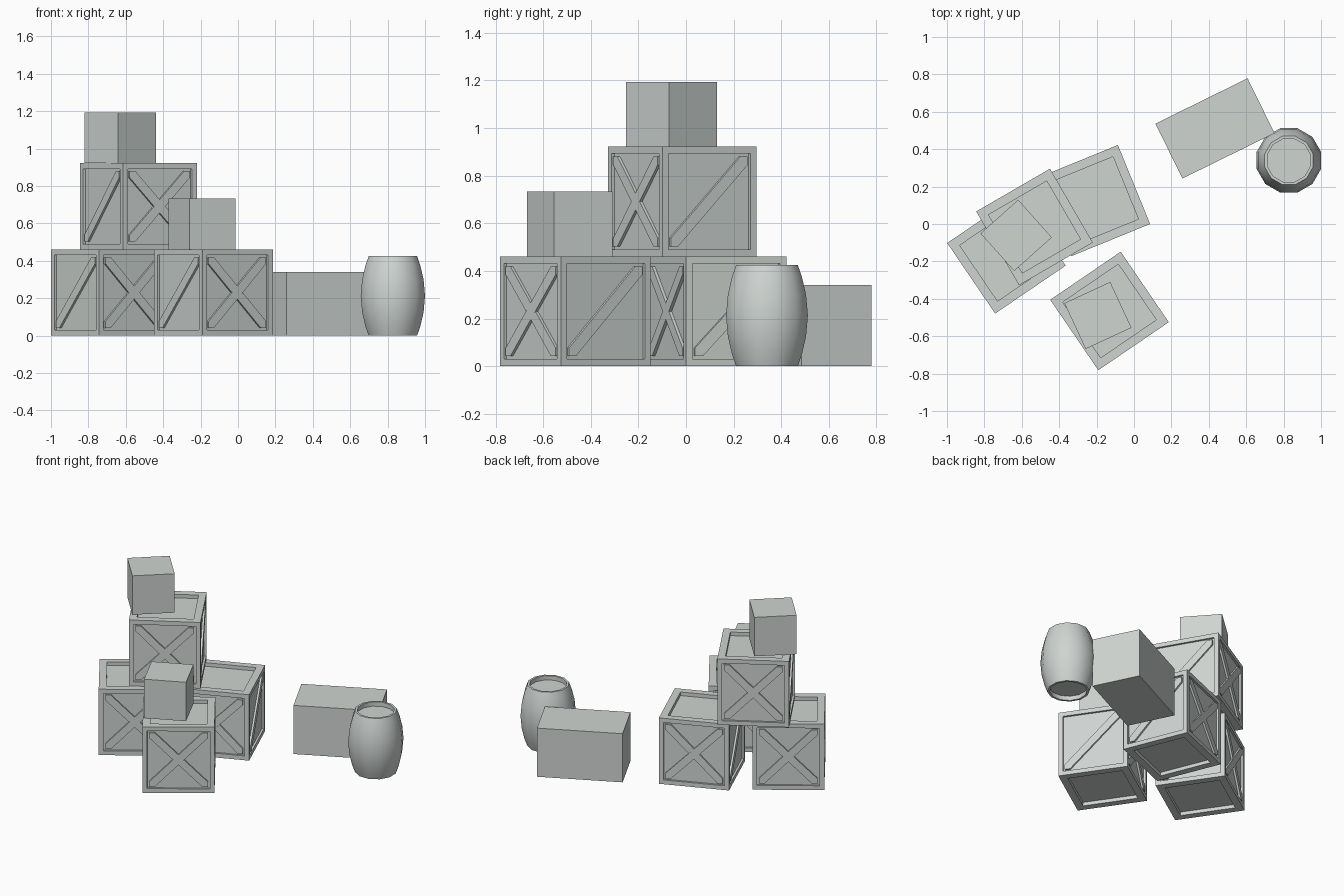
import bpy, bmesh, math
from mathutils import Matrix, Vector

default_cube = bpy.data.objects.get("Cube")
if default_cube:
    bpy.data.objects.remove(default_cube, do_unlink=True)

# One plain material for everything
GREY = (0.62, 0.66, 0.64, 1.0)
grey = bpy.data.materials.new("pale_grey")
grey.use_nodes = True
grey.diffuse_color = GREY
grey.node_tree.nodes["Principled BSDF"].inputs["Base Color"].default_value = GREY


def finish(name, bm, location, angle=0.0):
    bmesh.ops.recalc_face_normals(bm, faces=bm.faces[:])
    mesh = bpy.data.meshes.new(name)
    bm.to_mesh(mesh)
    bm.free()
    mesh.materials.append(grey)
    obj = bpy.data.objects.new(name, mesh)
    obj.location = location
    obj.rotation_euler.z = math.radians(angle)
    bpy.context.collection.objects.link(obj)
    return obj


def block(bm, size):
    """Box standing on z = 0."""
    mat = Matrix.Translation((0, 0, size[2] / 2)) @ Matrix.Diagonal((*size, 1))
    bmesh.ops.create_cube(bm, size=1, matrix=mat)


def recess(bm, faces, border, depth):
    """Sink a panel into each face, leaving a frame."""
    bmesh.ops.inset_individual(bm, faces=faces, thickness=border)
    bmesh.ops.inset_individual(bm, faces=faces, thickness=0, depth=-depth)


def slat(bm, outline, thickness, mat):
    """Flat board from a 2D outline, facing local +z of mat."""
    front = [bm.verts.new(mat @ Vector((x, y, 0))) for x, y in outline]
    back = [bm.verts.new(mat @ Vector((x, y, -thickness))) for x, y in outline]
    bm.faces.new(front)
    bm.faces.new(back[::-1])
    for i in range(len(front)):
        j = (i + 1) % len(front)
        bm.faces.new((front[i], back[i], back[j], front[j]))


WIDTH, HEIGHT = 0.456, 0.461
BORDER, DEPTH, SLAT = 0.042, 0.014, 0.035


def crate(name, x, y, z, angle):
    bm = bmesh.new()
    block(bm, (WIDTH, WIDTH, HEIGHT))
    sides = [f for f in bm.faces if abs(f.normal.z) < 0.5]
    ends = [f for f in bm.faces if abs(f.normal.z) > 0.5]
    recess(bm, sides, BORDER, DEPTH)
    recess(bm, ends, 0.068, 0.025)
    # Diagonal brace on two sides, crossed braces on the other two
    h, v, w = WIDTH / 2 - BORDER, HEIGHT / 2 - BORDER, SLAT
    full = [(-h, -v), (w - h, -v), (h, v - w), (h, v), (h - w, v), (-h, w - v)]
    half = [(-h, v), (-h, v - w), (-w / 2, w / 2 - 0.0), (0, w), (w - h, v)]
    half[2], half[3] = (-w, 0), (0, w)
    other = [(-px, -py) for px, py in half]
    for i in range(4):
        mat = (Matrix.Translation((0, 0, HEIGHT / 2))
               @ Matrix.Rotation(i * math.pi / 2, 4, "Z")
               @ Matrix.Rotation(math.pi / 2, 4, "X")
               @ Matrix.Translation((0, 0, WIDTH / 2 - 0.001)))
        for outline in ([full, half, other] if i % 2 == 0 else [full]):
            slat(bm, outline, DEPTH, mat)
    finish(name, bm, (x, y, z), angle)


def box(name, size, x, y, z, angle):
    bm = bmesh.new()
    block(bm, size)
    finish(name, bm, (x, y, z), angle)


def barrel(name, x, y, height, sides):
    # Bulging staves with a sunken lid at both ends
    lower = [(0.119, 0.03), (0.119, 0.0), (0.134, 0.0), (0.152, 0.05), (0.170, 0.125)]
    profile = lower + [(0.178, height / 2)] + [(r, height - z) for r, z in lower[::-1]]
    bm = bmesh.new()
    rings = []
    for r, z in profile:
        angles = [(k + 0.5) * math.tau / sides for k in range(sides)]
        rings.append([bm.verts.new((r * math.cos(a), r * math.sin(a), z)) for a in angles])
    for a, b in zip(rings, rings[1:]):
        for k in range(sides):
            n = (k + 1) % sides
            bm.faces.new((a[k], a[n], b[n], b[k]))
    bm.faces.new(rings[0][::-1])
    bm.faces.new(rings[-1])
    obj = finish(name, bm, (x, y, 0))
    bpy.ops.object.select_all(action="DESELECT")
    obj.select_set(True)
    bpy.context.view_layer.objects.active = obj
    bpy.ops.object.shade_smooth_by_angle(angle=math.radians(40))


# Stacked crates
crate("left_crate", -0.682, -0.162, 0, 34.2)
crate("back_crate", -0.211, 0.125, 0, 22.2)
crate("front_crate", -0.131, -0.465, 0, 34.3)
crate("upper_crate", -0.532, -0.016, HEIGHT, 30.1)

# Plain boxes
small = (0.27, 0.27, 0.272)
box("top_box", small, -0.63, -0.061, 2 * HEIGHT, 41.8)
box("front_box", small, -0.193, -0.489, HEIGHT, 24.9)
box("long_box", (0.549, 0.327, 0.34), 0.433, 0.511, 0, 26.2)

barrel("barrel", 0.828, 0.34, 0.425, 12)
